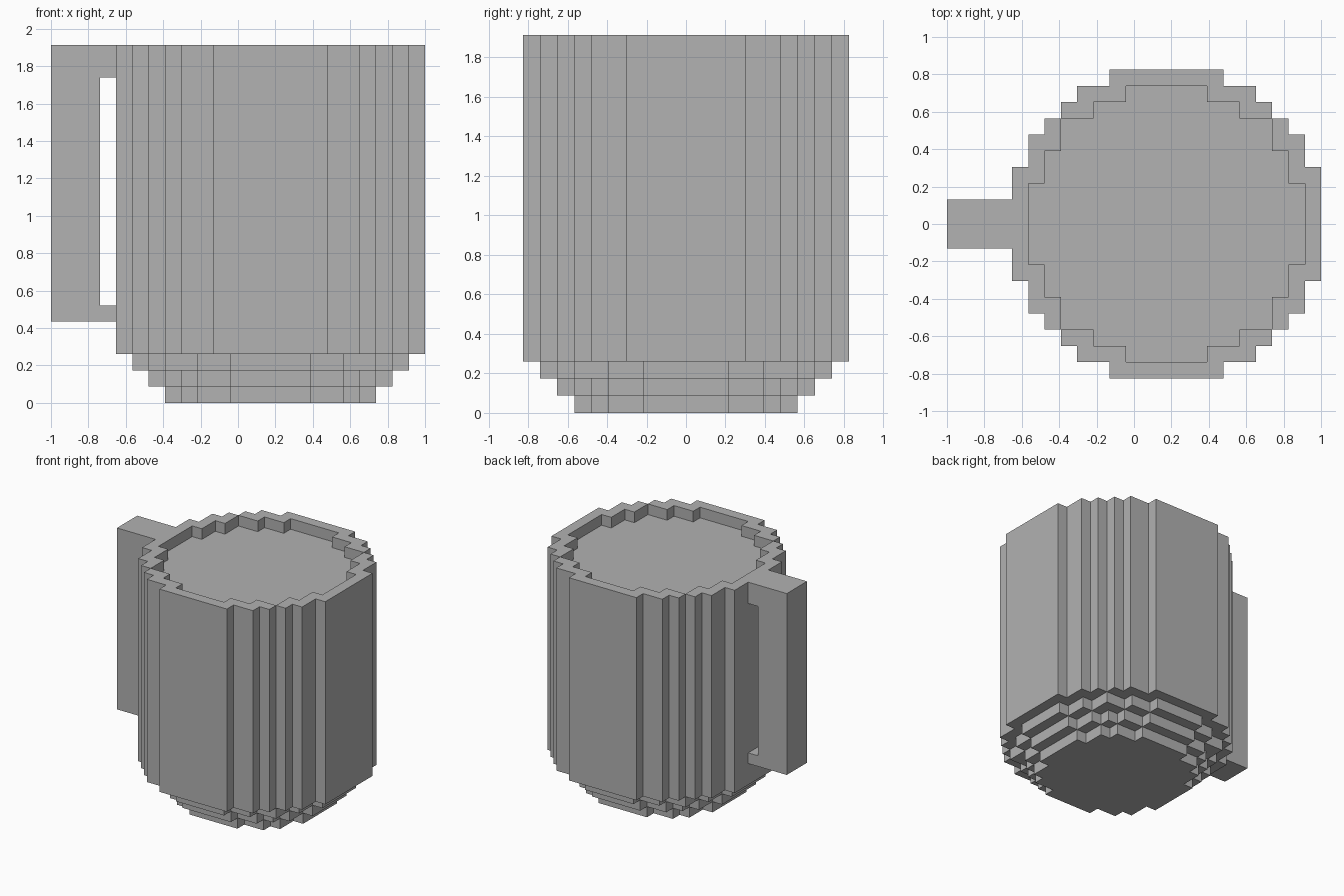
import bpy
import bmesh
from math import floor, sqrt
from mathutils import Vector

U = 2 / 23                      # size of one block
CENTRE_X = 2                    # cup axis, in blocks

if "Cube" in bpy.data.objects:
    bpy.data.objects.remove(bpy.data.objects["Cube"], do_unlink=True)

grey = bpy.data.materials.new("plain grey")
grey.use_nodes = True
colour = (0.445, 0.445, 0.445, 1)
grey.diffuse_color = colour
grey.node_tree.nodes["Principled BSDF"].inputs["Base Color"].default_value = colour


def stepped_circle(radius):
    """Outline of a disc made of whole blocks."""
    last = floor(radius)
    half = [floor(sqrt(radius ** 2 - row ** 2)) + 0.5 for row in range(last + 1)]
    quarter = []
    for row in range(last):
        if half[row] != half[row + 1]:
            quarter += [(half[row], row + 0.5), (half[row + 1], row + 0.5)]
    quarter.append((half[last], last + 0.5))
    outline = []
    for _ in range(4):
        outline += quarter
        quarter = [(-y, x) for x, y in quarter]
    return outline


def prism(name, points, sweep):
    """Extrude a closed outline, given in blocks, along a vector."""
    bm = bmesh.new()
    face = bm.faces.new([bm.verts.new(Vector(p) * U) for p in points])
    result = bmesh.ops.extrude_face_region(bm, geom=[face], use_keep_orig=True)
    moved = [v for v in result["geom"] if isinstance(v, bmesh.types.BMVert)]
    bmesh.ops.translate(bm, verts=moved, vec=Vector(sweep) * U)
    bmesh.ops.recalc_face_normals(bm, faces=bm.faces[:])
    mesh = bpy.data.meshes.new(name)
    bm.to_mesh(mesh)
    bm.free()
    mesh.materials.append(grey)
    obj = bpy.data.objects.new(name, mesh)
    bpy.context.collection.objects.link(obj)
    return obj


def disc(name, radius, bottom, top):
    points = [(x + CENTRE_X, y, bottom) for x, y in stepped_circle(radius)]
    return prism(name, points, (0, 0, top - bottom))


# Stepped foot, widening one block per layer
for layer, name in enumerate(("foot_lower", "foot_middle", "foot_upper")):
    disc(name, 6.5 + layer, layer, layer + 1)

# Cup body with a shallow recess leaving a raised rim
body = disc("cup_body", 9.5, 3, 22)
cutter = disc("recess_cutter", 8.5, 21, 23)
cutter.hide_render = True
cut = body.modifiers.new("recess", "BOOLEAN")
cut.operation = "DIFFERENCE"
cut.solver = "EXACT"
cut.object = cutter
bpy.context.view_layer.objects.active = body
bpy.ops.object.modifier_apply(modifier=cut.name)
bpy.data.objects.remove(cutter, do_unlink=True)

# Square handle on the right side
outer, grip, wall = -11.5, -8.5, -7.5
profile = [(outer, 5), (wall, 5), (wall, 6), (grip, 6),
           (grip, 20), (wall, 20), (wall, 22), (outer, 22)]
prism("handle", [(x, -1.5, z) for x, z in profile], (0, 3, 0))
